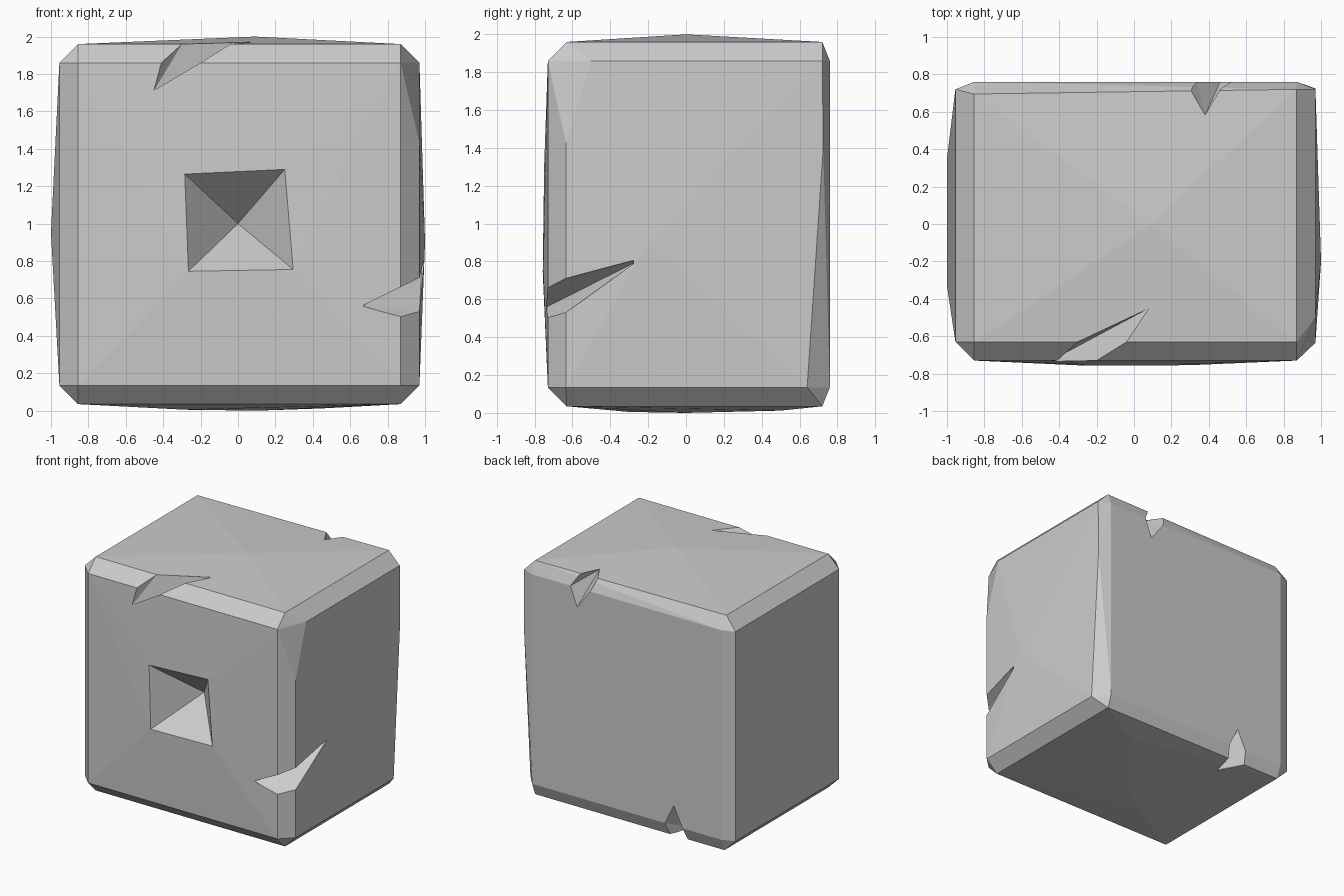
import bpy, bmesh
from mathutils import Vector

if "Cube" in bpy.data.objects:
    bpy.data.objects.remove(bpy.data.objects["Cube"])


def hull(name, points):
    """Mesh object from the convex hull of a few points."""
    bm = bmesh.new()
    for p in points:
        bm.verts.new(p)
    res = bmesh.ops.convex_hull(bm, input=bm.verts[:])
    junk = set(res["geom_interior"]) | set(res["geom_unused"])
    bmesh.ops.delete(bm, geom=[v for v in junk if isinstance(v, bmesh.types.BMVert)],
                     context='VERTS')
    bmesh.ops.recalc_face_normals(bm, faces=bm.faces[:])
    me = bpy.data.meshes.new(name)
    bm.to_mesh(me)
    bm.free()
    ob = bpy.data.objects.new(name, me)
    bpy.context.collection.objects.link(ob)
    return ob


def carve(target, cutter):
    """Subtract a cutter, then discard it."""
    cutter.hide_render = True
    mod = target.modifiers.new(cutter.name, 'BOOLEAN')
    mod.operation, mod.solver, mod.object = 'DIFFERENCE', 'EXACT', cutter
    bpy.context.view_layer.objects.active = target
    bpy.ops.object.modifier_apply(modifier=mod.name)
    bpy.data.objects.remove(cutter)


def chip(target, floor, rim, out):
    """Groove whose floor runs over an edge; the rim is pushed out past the surface."""
    raised = [Vector(p) + Vector(out) for p in rim]
    carve(target, hull("chip_cutter", floor + rim + raised))


# Chamfered block, with the irregular corners worn into it
X0, X1, XI0, XI1 = -0.955, 0.97, -0.855, 0.87
body = []
for x in (XI0, XI1):
    for z in (0.135, 1.86):
        body += [(x, -0.73, z), (x, 0.76, z)]
    body += [(x, -0.63, 0.035), (x, -0.63, 1.96), (x, 0.72, 0.035)]
body += [(XI0, 0.695, 1.96), (XI1, 0.72, 1.96)]
body += [(X0, y, z) for y in (-0.63, 0.72) for z in (0.135, 1.86)]
body += [(X1, -0.635, 0.135), (X1, -0.635, 1.43), (X1, -0.5, 1.86),
         (X1, 0.64, 0.135), (X1, 0.725, 1.4), (X1, 0.72, 1.86)]

# Slight bulges on top, bottom, left and right
body += [(0.09, 0, 2.0), (-0.28, -0.3, 0.005), (0.45, 0.5, 0.012), (0.1, 0, 0),
         (-1, -0.33, 0.95), (-1, 0.35, 0.95), (1, -0.2, 0.9)]

# Front recess rim
rim = [(-0.285, -0.75, 1.265), (0.25, -0.75, 1.29),
       (0.295, -0.755, 0.755), (-0.265, -0.757, 0.745)]
block = hull("stone_block", body + rim)

# Pyramid recess
apex = Vector((0, -0.44, 1))
carve(block, hull("recess_cutter",
                  [apex] + [apex + (Vector(p) - apex) * 1.4 for p in rim]))

# Chip on the front top edge
chip(block,
     [(-0.45, -0.733, 1.71), (-0.32, -0.70, 1.84), (-0.12, -0.61, 1.93), (0.08, -0.45, 1.97)],
     [(-0.41, -0.73, 1.86), (-0.2, -0.73, 1.86), (-0.3, -0.63, 1.96), (-0.04, -0.63, 1.96)],
     (0, -0.1, 0.1))

# Chip on the front right edge
chip(block,
     [(0.66, -0.735, 0.56), (0.83, -0.715, 0.57), (0.94, -0.6, 0.62), (0.985, -0.22, 0.82)],
     [(0.87, -0.735, 0.5), (0.87, -0.735, 0.66), (0.97, -0.635, 0.53), (0.97, -0.635, 0.69)],
     (0.1, -0.1, 0))

# Chip on the back top edge
chip(block,
     [(0.38, 0.58, 1.965), (0.38, 0.69, 1.945), (0.42, 0.73, 1.84), (0.46, 0.76, 1.7)],
     [(0.3, 0.72, 1.96), (0.46, 0.72, 1.96), (0.34, 0.76, 1.86), (0.52, 0.76, 1.86)],
     (0, 0.1, 0.1))

# Chip on the back bottom edge
chip(block,
     [(-0.42, 0.76, 0.3), (-0.42, 0.73, 0.15), (-0.44, 0.68, 0.06), (-0.4, 0.52, 0.03)],
     [(-0.34, 0.76, 0.135), (-0.5, 0.76, 0.135), (-0.36, 0.72, 0.035), (-0.52, 0.72, 0.035)],
     (0, 0.1, -0.1))
